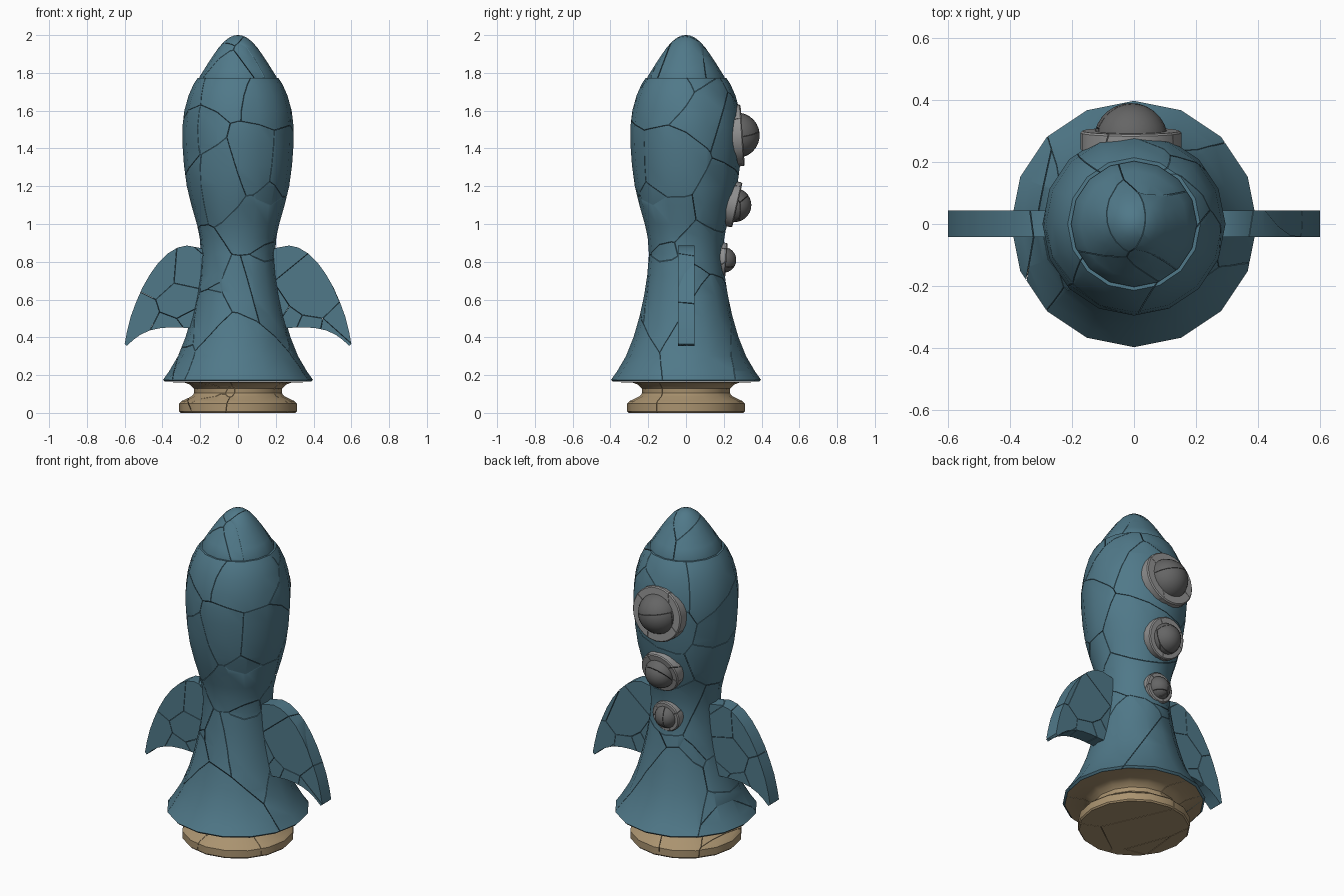
import bpy, bmesh, math, random
from mathutils import Vector, Matrix

if "Cube" in bpy.data.objects:
    bpy.data.objects.remove(bpy.data.objects["Cube"])

random.seed(7)


def material(name, rgb):
    m = bpy.data.materials.new(name)
    m.diffuse_color = (*rgb, 1)
    m.use_nodes = True
    m.node_tree.nodes["Principled BSDF"].inputs["Base Color"].default_value = m.diffuse_color
    return m


TEAL = material("teal", (0.08, 0.19, 0.25))
TAN = material("tan", (0.40, 0.29, 0.16))
GLASS = material("dark_grey", (0.13, 0.13, 0.13))
RIM = material("mid_grey", (0.28, 0.28, 0.28))


def lathe(profile, sides):
    """Closed solid of revolution about z from (radius, height) points."""
    bm = bmesh.new()
    vs = [bm.verts.new((r, 0, z)) for r, z in profile]
    es = [bm.edges.new(p) for p in zip(vs, vs[1:])]
    bmesh.ops.spin(bm, geom=vs + es, cent=(0, 0, 0), axis=(0, 0, 1),
                   angle=2 * math.pi, steps=sides, use_duplicate=False)
    bmesh.ops.remove_doubles(bm, verts=bm.verts[:], dist=0.0005)
    bmesh.ops.recalc_face_normals(bm, faces=bm.faces[:])
    return bm


def shatter(bm, count, gap=0.0012):
    """Split a solid into Voronoi shards separated by hairline cracks."""
    pts = [v.co for v in bm.verts]
    lo = [min(p[i] for p in pts) for i in range(3)]
    hi = [max(p[i] for p in pts) for i in range(3)]
    seeds = [Vector([random.uniform(lo[i], hi[i]) for i in range(3)]) for _ in range(count)]
    out = bpy.data.meshes.new("shards")
    whole = bmesh.new()
    for s in seeds:
        shard = bm.copy()
        for t in sorted(seeds, key=lambda q: (q - s).length)[1:]:
            n = (t - s).normalized()
            bmesh.ops.bisect_plane(
                shard, geom=shard.verts[:] + shard.edges[:] + shard.faces[:], dist=1e-5,
                plane_co=(s + t) / 2 - n * gap, plane_no=n, clear_outer=True)
            rim = [e for e in shard.edges if e.is_boundary]
            if rim:
                bmesh.ops.holes_fill(shard, edges=rim, sides=0)
            if not shard.faces:
                break
        if shard.faces:
            bmesh.ops.recalc_face_normals(shard, faces=shard.faces[:])
            shard.to_mesh(out)
            whole.from_mesh(out)
        shard.free()
    bpy.data.meshes.remove(out)
    bm.free()
    return whole


def finish(name, bm, mat, matrix=None):
    me = bpy.data.meshes.new(name)
    bm.to_mesh(me)
    bm.free()
    me.materials.append(mat)
    ob = bpy.data.objects.new(name, me)
    bpy.context.collection.objects.link(ob)
    if matrix is not None:
        ob.matrix_world = matrix
    bpy.ops.object.select_all(action='DESELECT')
    ob.select_set(True)
    bpy.context.view_layer.objects.active = ob
    bpy.ops.object.shade_smooth_by_angle(angle=math.radians(32))
    return ob


# Hull: flared skirt, narrow waist, bulging upper body
hull = [(0, .165), (.385, .165), (.397, .175), (.365, .22), (.318, .30), (.278, .40),
        (.246, .51), (.222, .62), (.205, .73), (.196, .84), (.203, .93), (.218, 1.0),
        (.247, 1.1), (.271, 1.2), (.286, 1.31), (.294, 1.42), (.295, 1.51), (.284, 1.6),
        (.262, 1.68), (.235, 1.74), (.214, 1.772), (0, 1.772)]
finish("hull", shatter(lathe(hull, 16), 34), TEAL)

# Nose cone
nose = [(0, 1.765), (.203, 1.765), (.203, 1.78), (.172, 1.83), (.14, 1.88), (.105, 1.93),
        (.075, 1.965), (.045, 1.988), (.02, 1.998), (0, 2.0)]
finish("nose_cone", shatter(lathe(nose, 16), 6), TEAL)

# Engine nozzle and foot
nozzle = [(0, 0), (.305, 0), (.312, .008), (.312, .05), (.30, .062), (.245, .088),
          (.232, .105), (.234, .13), (.255, .15), (.285, .161), (.385, .163), (0, .164)]
finish("engine_nozzle", shatter(lathe(nozzle, 16), 7), TAN)

# Side fins: one swept outline, mirrored
fin = [(.12, .85), (.21, .875), (.27, .886), (.32, .875), (.37, .845), (.42, .797),
       (.465, .735), (.505, .665), (.54, .585), (.568, .51), (.588, .43), (.6, .365),
       (.588, .355), (.555, .386), (.515, .415), (.465, .437), (.41, .449), (.35, .453),
       (.27, .45), (.12, .45)]
for side, name in ((1, "right_fin"), (-1, "left_fin")):
    bm = bmesh.new()
    face = bm.faces.new([bm.verts.new((side * x, -.042, z)) for x, z in fin])
    ext = bmesh.ops.extrude_face_region(bm, geom=[face], use_keep_orig=True)
    bmesh.ops.translate(bm, vec=(0, .086, 0),
                        verts=[g for g in ext["geom"] if isinstance(g, bmesh.types.BMVert)])
    bmesh.ops.recalc_face_normals(bm, faces=bm.faces[:])
    finish(name, shatter(bm, 8), TEAL)

# Portholes on the back: rim radius, glass radius, height, rim face y, glass centre y, tilt
portholes = [("large", .163, .12, 1.47, .300, .270, 4),
             ("middle", .122, .09, 1.10, .272, .256, -13),
             ("small", .09, .068, .81, .214, .198, -4)]
for name, rim_r, glass_r, z, face_y, glass_y, tilt in portholes:
    a = math.radians(tilt)
    turn = Vector((0, math.cos(a), math.sin(a))).to_track_quat('Z', 'Y').to_matrix().to_4x4()
    ring = [(0, -.06), (rim_r, -.06), (rim_r, -.006), (rim_r - .006, 0), (0, 0)]
    finish(name + "_porthole_rim", shatter(lathe(ring, 24), 4), RIM,
           Matrix.Translation((-.01, face_y, z)) @ turn)
    dome = bmesh.new()
    bmesh.ops.create_uvsphere(dome, u_segments=24, v_segments=14, radius=glass_r)
    finish(name + "_porthole_glass", shatter(dome, 4), GLASS,
           Matrix.Translation((-.01, glass_y, z)) @ turn)
